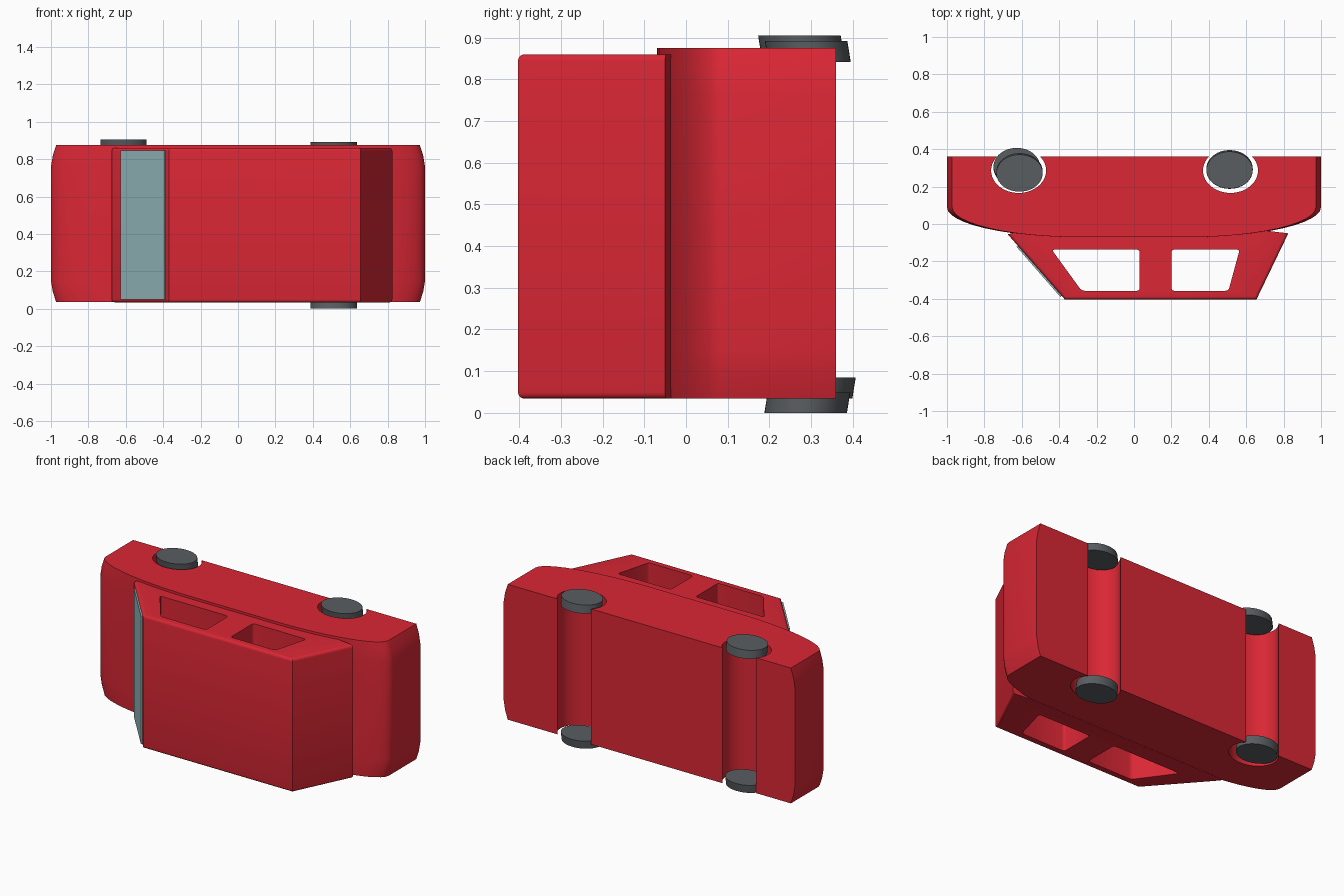
import bpy, bmesh
from math import sin, cos, pi, radians

if "Cube" in bpy.data.objects:
    bpy.data.objects.remove(bpy.data.objects["Cube"])


def material(name, color):
    m = bpy.data.materials.new(name)
    m.diffuse_color = (*color, 1)
    m.use_nodes = True
    m.node_tree.nodes["Principled BSDF"].inputs["Base Color"].default_value = m.diffuse_color
    return m


RED = material("red_paint", (0.70, 0.02, 0.035))
GLASS = material("pale_glass", (0.30, 0.50, 0.52))
RUBBER = material("dark_rubber", (0.10, 0.11, 0.12))


def prism(name, points, layers, mat=None, bevel=None):
    """Loft an xy outline through layers of (z, x scale, y shift)."""
    bm = bmesh.new()
    rings = [[bm.verts.new((x * s, y + dy, z)) for x, y in points] for z, s, dy in layers]
    n = len(points)
    bm.faces.new(rings[0])
    bm.faces.new(rings[-1])
    for a, b in zip(rings, rings[1:]):
        for i in range(n):
            j = (i + 1) % n
            bm.faces.new((a[i], a[j], b[j], b[i]))
    bmesh.ops.recalc_face_normals(bm, faces=bm.faces[:])
    if bevel:
        width, segments, test = bevel
        edges = [e for e in bm.edges if test(*e.verts)]
        bmesh.ops.bevel(bm, geom=edges, offset=width, segments=segments,
                        profile=0.5, affect='EDGES')
    mesh = bpy.data.meshes.new(name)
    bm.to_mesh(mesh)
    bm.free()
    ob = bpy.data.objects.new(name, mesh)
    bpy.context.collection.objects.link(ob)
    if mat:
        mesh.materials.append(mat)
    return ob


def ellipse(cx, cy, rx, ry, n=48):
    return [(cx + rx * cos(2 * pi * i / n), cy + ry * sin(2 * pi * i / n)) for i in range(n)]


def activate(ob):
    bpy.ops.object.select_all(action='DESELECT')
    ob.select_set(True)
    bpy.context.view_layer.objects.active = ob


def cut(ob, cutters):
    for c in cutters:
        c.hide_render = True
        mod = ob.modifiers.new("cut", 'BOOLEAN')
        mod.operation, mod.solver, mod.object = 'DIFFERENCE', 'EXACT', c
        activate(ob)
        bpy.ops.object.modifier_apply(modifier=mod.name)
        bpy.data.objects.remove(c)


def smooth(ob):
    activate(ob)
    bpy.ops.object.shade_smooth_by_angle(angle=radians(30))


def through(points, name):
    return prism(name, points, [(-0.2, 1, 0), (1.1, 1, 0)])


# Lower body: the car lies on its side, roof towards -y
curve = [(0.3 + 0.7 * sin(t), 0.09 - 0.16 * cos(t)) for t in [i * pi / 24 for i in range(13)]]
outline = [(1, 0.36), (-1, 0.36)] + [(-x, y) for x, y in reversed(curve)] + curve
body = prism("body", outline, [(0.035, 0.972, 0), (0.09, 0.99, 0), (0.15, 1, 0),
                               (0.76, 1, 0), (0.82, 0.99, 0), (0.875, 0.972, 0)], RED)
cut(body, [through(ellipse(x, 0.286, 0.147, 0.12), "arch_cutter") for x in (-0.617, 0.516)])
smooth(body)

# Cabin with softened side edges
cabin = prism("cabin", [(-0.675, -0.055), (-0.37, -0.403), (0.655, -0.403),
                        (0.825, -0.05), (0.70, -0.035), (-0.6, -0.035)],
              [(0.034, 1, 0), (0.86, 1, 0)], RED,
              (0.016, 4, lambda a, b: abs(a.co.z - b.co.z) < 0.01 and min(a.co.y, b.co.y) < -0.3))

# Side windows run right through the cabin
windows = [[(-0.44, -0.137), (0.03, -0.137), (0.03, -0.357), (-0.28, -0.357)],
           [(0.20, -0.137), (0.565, -0.137), (0.505, -0.357), (0.20, -0.357)]]
cut(cabin, [prism("window_cutter", w, [(-0.2, 1, 0), (1.1, 1, 0)], None,
                  (0.015, 3, lambda a, b: abs(a.co.z - b.co.z) > 0.5)) for w in windows])
smooth(cabin)

# Windscreen slab resting on the front slope
nx, ny = -0.75, -0.66
ends = [(-0.622, -0.115), (-0.387, -0.384)]
screen = [(x + nx * d, y + ny * d) for (x, y), d in
          zip(ends + ends[::-1], (0.009, 0.009, -0.008, -0.008))]
prism("windscreen", screen, [(0.05, 1, 0), (0.845, 1, 0)], GLASS)

# Wheels: thin discs leaning slightly, each set a little differently
for name, x, y, z, lean in [("upper_front_wheel", -0.612, 0.272, 0.855, -1),
                            ("upper_rear_wheel", 0.511, 0.288, 0.842, -1),
                            ("lower_rear_wheel", 0.511, 0.287, 0.0, 1),
                            ("lower_front_wheel", -0.627, 0.300, 0.035, 1)]:
    shift = [0.0, 0.008][::lean]
    wheel = prism(name, ellipse(x, y, 0.124, 0.099),
                  [(z, 1, shift[0]), (z + 0.05, 1, shift[1])], RUBBER)
    smooth(wheel)
